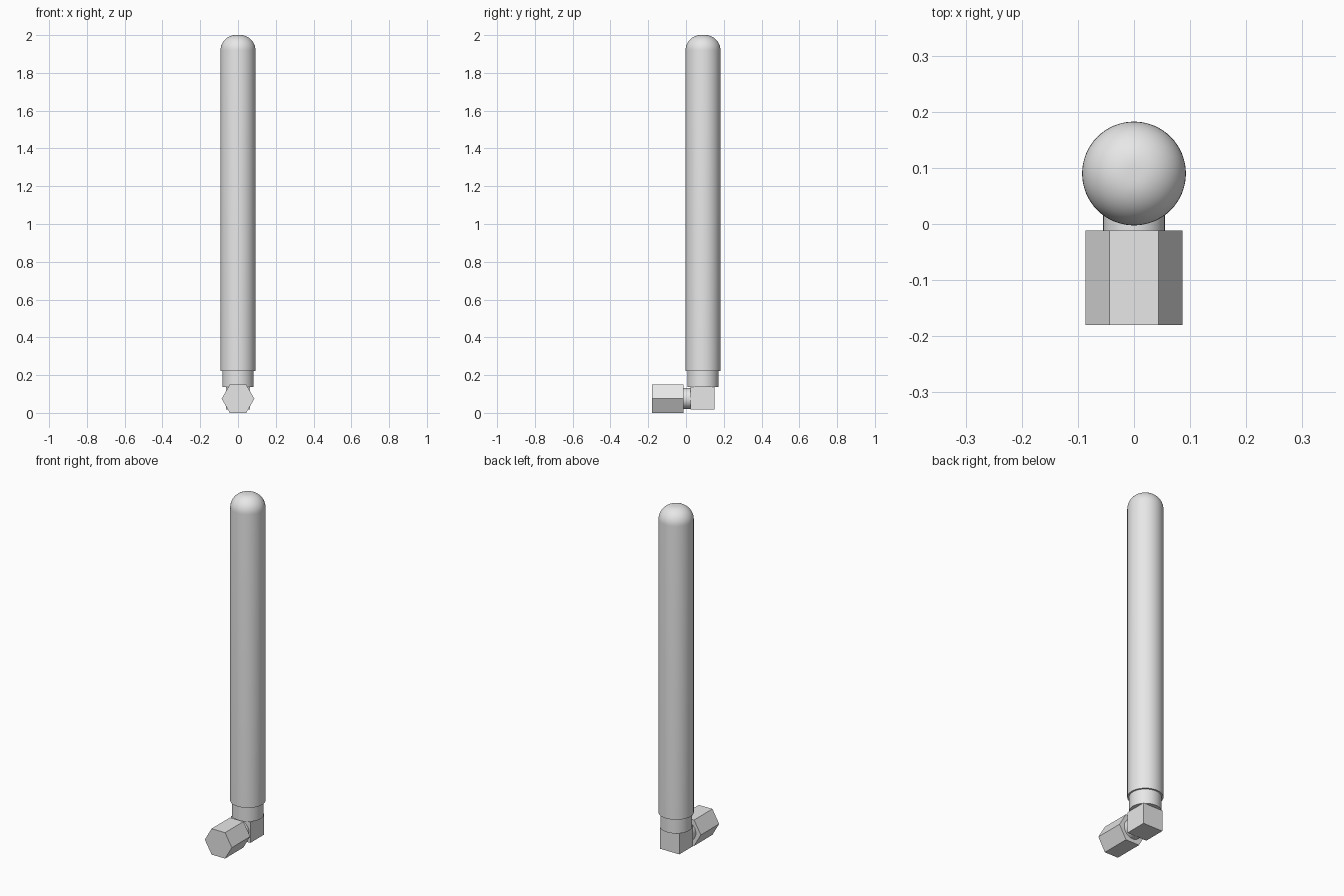
import bpy
import bmesh
from math import sin, cos, pi, radians
from mathutils import Matrix

cube = bpy.data.objects.get("Cube")
if cube:
    bpy.data.objects.remove(cube, do_unlink=True)

grey = bpy.data.materials.new("light grey")
grey.use_nodes = True
grey.diffuse_color = (0.8, 0.8, 0.8, 1)
grey.node_tree.nodes["Principled BSDF"].inputs["Base Color"].default_value = (0.8, 0.8, 0.8, 1)

AXIS_Y = 0.09      # centre line of the rod
JOINT_Z = 0.076    # centre line of the connector


def finish(name, bm, smooth=False):
    bmesh.ops.recalc_face_normals(bm, faces=bm.faces)
    mesh = bpy.data.meshes.new(name)
    bm.to_mesh(mesh)
    bm.free()
    mesh.materials.append(grey)
    obj = bpy.data.objects.new(name, mesh)
    bpy.context.collection.objects.link(obj)
    if smooth:
        bpy.ops.object.select_all(action='DESELECT')
        obj.select_set(True)
        bpy.context.view_layer.objects.active = obj
        bpy.ops.object.shade_smooth_by_angle(angle=radians(30))
    return obj


def lathe(name, profile, y):
    """Spin a (radius, height) profile around a vertical axis."""
    bm = bmesh.new()
    verts = [bm.verts.new((r, 0, z)) for r, z in profile]
    edges = [bm.edges.new(pair) for pair in zip(verts, verts[1:])]
    bmesh.ops.spin(bm, geom=verts + edges, cent=(0, 0, 0), axis=(0, 0, 1),
                   angle=2 * pi, steps=64)
    bmesh.ops.remove_doubles(bm, verts=bm.verts, dist=1e-5)
    bmesh.ops.translate(bm, verts=bm.verts, vec=(0, y, 0))
    return finish(name, bm, True)


def prism_y(name, sides, radius, y0, y1, z, smooth=False):
    """Prism lying along the y axis."""
    bm = bmesh.new()
    place = Matrix.Translation((0, (y0 + y1) / 2, z)) @ Matrix.Rotation(pi / 2, 4, 'X')
    if not smooth:
        place = place @ Matrix.Rotation(pi / 2, 4, 'Z')
    bmesh.ops.create_cone(bm, cap_ends=True, segments=sides, radius1=radius,
                          radius2=radius, depth=y1 - y0, matrix=place)
    return finish(name, bm, smooth)


# Long rod with a rounded tip
R, TOP, FILLET = 0.0925, 2.0, 0.08
tip = [(R - FILLET + FILLET * cos(a), TOP - FILLET + FILLET * sin(a))
       for a in (i * pi / 24 for i in range(13))]
lathe("antenna_rod", [(0, 0.222), (R, 0.222)] + tip + [(0, TOP)], AXIS_Y)

# Collar under the rod
lathe("collar", [(0, 0.138), (0.083, 0.138), (0.083, 0.222), (0, 0.222)], AXIS_Y)

# Square elbow block
bm = bmesh.new()
bmesh.ops.create_cube(bm, size=1, matrix=Matrix.Translation((0, 0.087, 0.078))
                      @ Matrix.Diagonal((0.125, 0.127, 0.12, 1)))
finish("elbow_block", bm)

# Round neck and hexagonal nut
prism_y("neck", 48, 0.055, -0.012, 0.024, JOINT_Z, smooth=True)
nut = prism_y("hex_nut", 6, 0.0866, -0.18, -0.012, 0.075)
